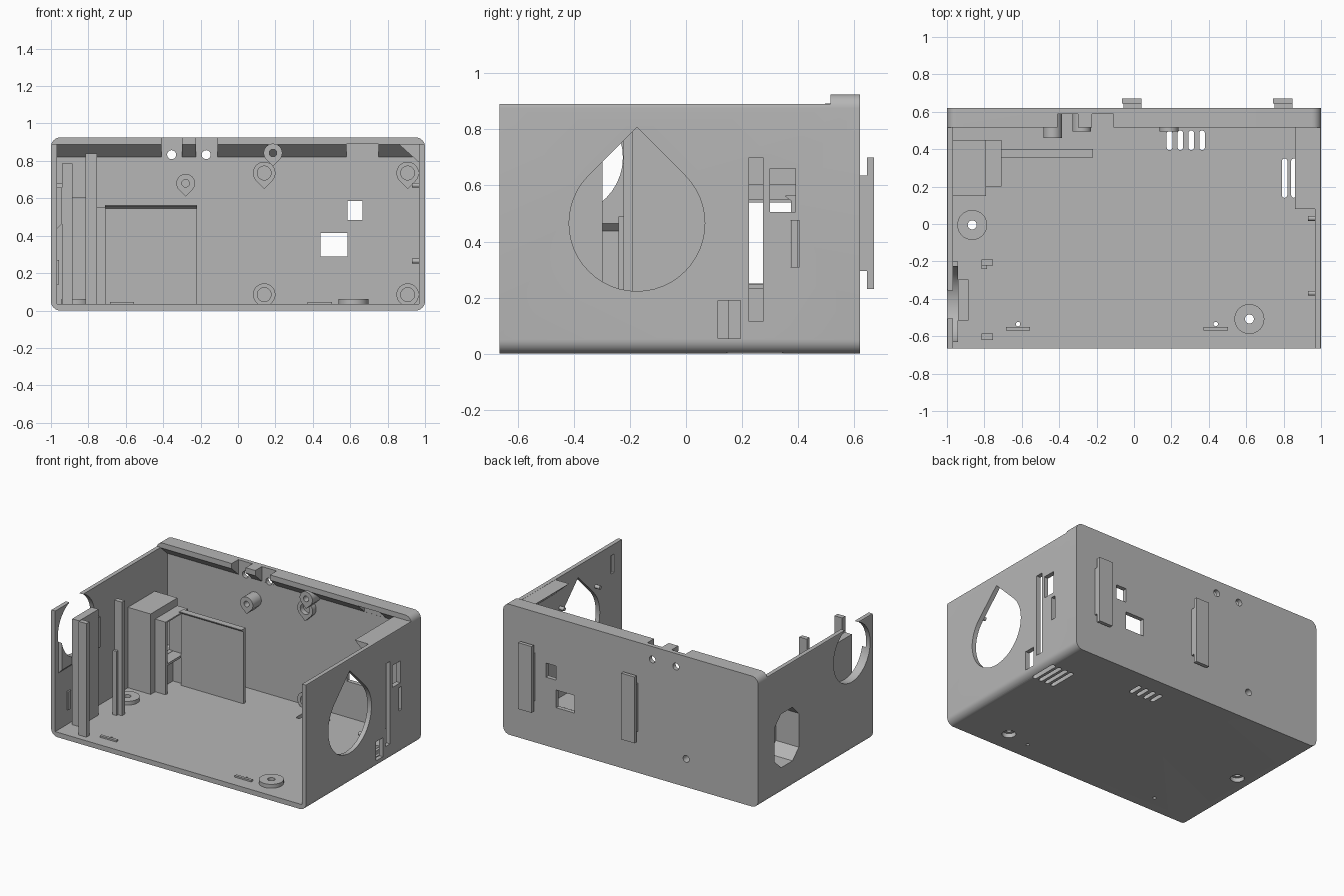
import bpy, bmesh, math
from mathutils import Vector

cube = bpy.data.objects.get("Cube")
if cube:
    bpy.data.objects.remove(cube, do_unlink=True)

grey = bpy.data.materials.new("case_grey")
grey.use_nodes = True
colour = (0.47, 0.47, 0.47, 1)
grey.diffuse_color = colour
grey.node_tree.nodes["Principled BSDF"].inputs["Base Color"].default_value = colour


def prism(name, axis, points, start, end):
    """Extrude a 2D outline along an axis; outline is the other two axes in order."""
    place = {"x": lambda a, b: (start, a, b),
             "y": lambda a, b: (a, start, b),
             "z": lambda a, b: (a, b, start)}[axis]
    bm = bmesh.new()
    face = bm.faces.new([bm.verts.new(place(*p)) for p in points])
    made = bmesh.ops.extrude_face_region(bm, geom=[face])["geom"]
    offset = Vector([end - start if c == axis else 0 for c in "xyz"])
    bmesh.ops.translate(bm, vec=offset, verts=[v for v in made if isinstance(v, bmesh.types.BMVert)])
    bmesh.ops.recalc_face_normals(bm, faces=bm.faces)
    mesh = bpy.data.meshes.new(name)
    bm.to_mesh(mesh)
    bm.free()
    mesh.materials.append(grey)
    obj = bpy.data.objects.new(name, mesh)
    bpy.context.collection.objects.link(obj)
    return obj


def box(name, x, y, z):
    return prism(name, "z", [(x[0], y[0]), (x[1], y[0]), (x[1], y[1]), (x[0], y[1])], z[0], z[1])


def arc(cx, cy, r, a, b, n):
    return [(cx + r * math.cos(math.radians(a + (b - a) * i / n)),
             cy + r * math.sin(math.radians(a + (b - a) * i / n))) for i in range(n + 1)]


def circle(cx, cy, r, n=32):
    return arc(cx, cy, r, 0, 360, n)[:-1]


def teardrop(cx, cy, r, up=1, n=36):
    pts = arc(0, 0, r, 135, 405, n) + [(0, r * math.sqrt(2))]
    return [(cx + x, cy + up * y) for x, y in pts]


def slot(cx, y0, y1, r):
    return arc(cx, y1 - r, r, 0, 180, 8) + arc(cx, y0 + r, r, 180, 360, 8)


def cut(target, *cutters):
    bpy.context.view_layer.objects.active = target
    for c in cutters:
        c.hide_render = True
        mod = target.modifiers.new("cut", "BOOLEAN")
        mod.operation, mod.solver, mod.object = "DIFFERENCE", "EXACT", c
        bpy.ops.object.modifier_apply(modifier=mod.name)
        bpy.data.objects.remove(c, do_unlink=True)


# Shell: rounded outline, opened at the front and top, with a sloped back lip
R = 0.05
outline = (arc(1 - R, R, R, -90, 0, 8) + arc(1 - R, 0.925 - R, R, 0, 90, 8)
           + arc(R - 1, 0.925 - R, R, 90, 180, 8) + arc(R - 1, R, R, 180, 270, 8))
shell = prism("case_shell", "y", outline, -0.665, 0.62)
cut(shell,
    box("top_cut", (-2, 2), (-2, 0.515), (0.89, 2)),
    prism("inside_cut", "x", [(-2, 0.035), (0.59, 0.035), (0.59, 0.82), (0.515, 0.888),
                              (0.515, 2), (-2, 2)], -0.968, 0.968))

# Lip notches and back wall openings
cut(shell,
    box("lip_gap", (0.58, 0.75), (0.4, 0.589), (0.7, 0.889)),
    box("notch", (-0.41, -0.30), (0.4, 0.589), (0.7, 2)),
    box("notch", (-0.225, -0.11), (0.4, 0.589), (0.7, 2)),
    box("port", (0.44, 0.585), (0.5, 0.8), (0.29, 0.415)),
    box("port", (0.585, 0.665), (0.5, 0.8), (0.485, 0.585)))
for x, z in [(-0.355, 0.833), (-0.17, 0.833), (-0.435, 0.2)]:
    cut(shell, prism("screw_hole", "y", circle(x, z, 0.024), 0.4, 0.8))

# Left wall openings, with a snap recess on its inner face
cut(shell, prism("fan_opening", "x", teardrop(-0.175, 0.465, 0.242), 0.9, 1.1))
for y, z in [((0.225, 0.275), (0.115, 0.70)), ((0.30, 0.39), (0.505, 0.66)),
             ((0.373, 0.405), (0.31, 0.475)), ((0.115, 0.195), (0.055, 0.19))]:
    cut(shell, box("side_slot", (0.9, 1.1), y, z))
cut(shell, box("snap_recess", (0.9, 0.982), (-0.575, -0.545), (0.69, 0.82)))

# Right wall openings: round vent open at the top, chamfered connector window
octagon = [(0.165, 0.26), (0.235, 0.19), (0.365, 0.19), (0.435, 0.26),
           (0.435, 0.50), (0.365, 0.57), (0.235, 0.57), (0.165, 0.50)]
cut(shell, prism("vent", "x", circle(-0.43, 0.7, 0.205, 40), -1.1, -0.9),
    prism("window", "x", octagon, -1.1, -0.9))

# Floor vents and small holes
for i in range(4):
    cut(shell, prism("vent", "z", slot(0.19 + 0.058 * i, 0.395, 0.5, 0.015), -0.1, 0.1),
        prism("vent", "z", slot(0.805 + 0.05 * i, 0.14, 0.35, 0.015), -0.1, 0.1))
parts = [shell]
for x in (-0.62, 0.437):
    cut(shell, prism("hole", "z", circle(x, -0.535, 0.012, 16), -0.1, 0.1))
    parts.append(box("floor_rib", (x - 0.065, x + 0.065), (-0.57, -0.55), (0.03, 0.046)))

# Floor screw bosses with a counterbore beneath
for x, y in [(-0.865, -0.005), (0.617, -0.508)]:
    boss = prism("floor_boss", "z", circle(x, y, 0.08), 0.03, 0.062)
    for part in (shell, boss):
        cut(part, prism("hole", "z", circle(x, y, 0.024), -0.1, 0.2))
    cut(shell, prism("counterbore", "z", circle(x, y, 0.045), -0.1, 0.03))
    parts.append(boss)

# Back wall bosses: outline, front position and hole size
bosses = [(-0.28, 0.68, 0.05, 0.495, 0.02), (0.187, 0.842, 0.05, 0.495, 0.02),
          (-0.435, 0.2, 0.05, 0.46, 0.024)]
bosses += [(x, z, 0.06, 0.55, 0.037) for x in (0.14, 0.907) for z in (0.735, 0.085)]
for x, z, r, y, hole in bosses:
    boss = prism("back_boss", "y", teardrop(x, z, r, -1), y, 0.6)
    cut(boss, prism("hole", "y", circle(x, z, hole), 0.3, 0.7 if z == 0.2 else 0.585))
    parts.append(boss)

# Hanging rails on the back
for x in (-0.012, 0.795):
    parts.append(box("rail_neck", (x - 0.045, x + 0.052), (0.61, 0.65), (0.295, 0.635)))
    parts.append(box("rail_plate", (x - 0.053, x + 0.053), (0.645, 0.67), (0.23, 0.70)))

# Corner gusset and fan pegs on the left wall
parts.append(prism("corner_gusset", "y", [(0.86, 0.889), (0.975, 0.889), (0.975, 0.785)], 0.08, 0.53))
for y in (0.03, -0.37):
    for z in (0.67, 0.265):
        parts.append(prism("fan_peg", "x", circle(y, z, 0.013, 16), 0.93, 0.975))

# Connector housing with an open end
housing = box("connector_housing", (-0.975, -0.79), (0.15, 0.45), (0.03, 0.605))
cut(housing, prism("hollow", "x", octagon, -1.1, -0.82),
    box("opening", (-0.9, -0.7), (0.22, 0.40), (0.25, 0.54)))
parts.append(housing)

# Bracket and board holder beside the housing
for name, y, z in [("bracket_front", (0.20, 0.22), (0.03, 0.55)),
                   ("bracket_back", (0.40, 0.45), (0.03, 0.55)),
                   ("bracket_shelf", (0.21, 0.41), (0.232, 0.248)),
                   ("bracket_top", (0.21, 0.41), (0.54, 0.55))]:
    parts.append(box(name, (-0.795, -0.708), y, z))
parts.append(prism("board_holder", "x", [(0.375, 0.03), (0.4, 0.03), (0.4, 0.565), (0.355, 0.565),
                                         (0.355, 0.56), (0.375, 0.545)], -0.71, -0.22))

# Upright posts and slab by the right wall
parts.append(box("front_post", (-0.815, -0.755), (-0.62, -0.585), (0.03, 0.84)))
parts.append(box("rear_post", (-0.815, -0.755), (-0.222, -0.19), (0.03, 0.84)))
parts.append(box("rear_post_step", (-0.815, -0.785), (-0.24, -0.22), (0.03, 0.49)))
parts.append(box("inner_slab", (-0.94, -0.885), (-0.515, -0.298), (0.03, 0.785)))
parts.append(box("snap_nub", (-0.97, -0.957), (-0.535, -0.505), (0.14, 0.27)))

# Pad around the round vent
pad = prism("vent_pad", "y", [(-0.975, 0.43), (-0.94, 0.465), (-0.94, 0.68), (-0.975, 0.68)],
            -0.63, -0.2)
cut(pad, prism("vent", "x", circle(-0.43, 0.7, 0.205, 40), -1.1, -0.9))
parts.append(pad)

# Smooth the curved faces, keep edges sharp
bpy.ops.object.select_all(action="DESELECT")
for part in parts:
    part.select_set(True)
bpy.context.view_layer.objects.active = shell
bpy.ops.object.shade_smooth_by_angle(angle=math.radians(30))
